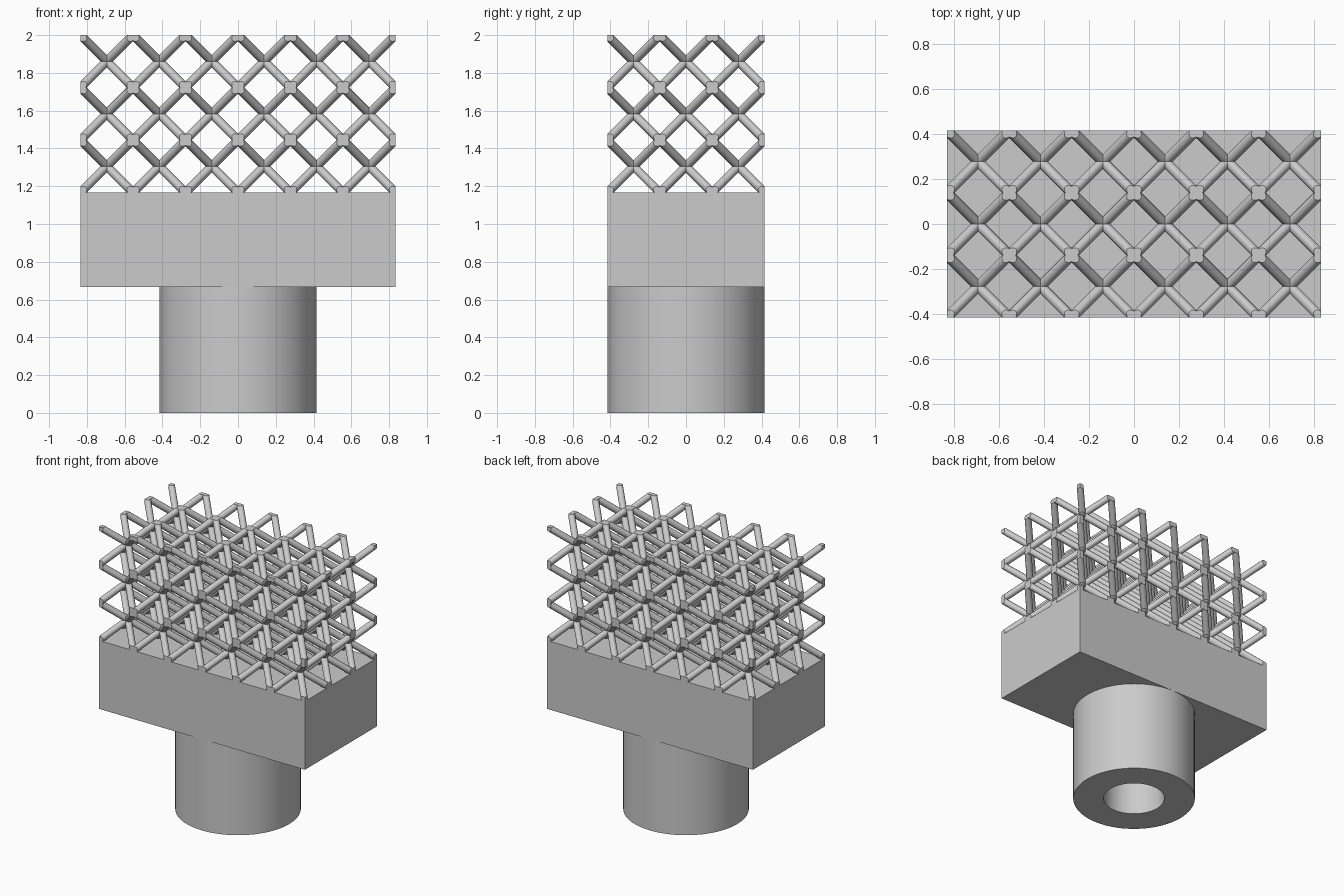
import bpy, bmesh, math
from mathutils import Vector, Matrix

if "Cube" in bpy.data.objects:
    bpy.data.objects.remove(bpy.data.objects["Cube"], do_unlink=True)

grey = bpy.data.materials.new("light grey")
grey.use_nodes = True
grey.diffuse_color = (0.6, 0.6, 0.6, 1)
grey.node_tree.nodes["Principled BSDF"].inputs["Base Color"].default_value = grey.diffuse_color

# Shared proportions, derived from the cubic lattice cell
CELL = 5 / 18
COUNT = (6, 3, 3)
HALF_X, HALF_Y = 3 * CELL, 1.5 * CELL
STEM_TOP, BLOCK_TOP = 2 / 3, 7 / 6
STRUT_RADIUS = 0.0235


def finish(name, bm, smooth=True):
    bmesh.ops.recalc_face_normals(bm, faces=bm.faces[:])
    mesh = bpy.data.meshes.new(name)
    bm.to_mesh(mesh)
    bm.free()
    mesh.materials.append(grey)
    obj = bpy.data.objects.new(name, mesh)
    bpy.context.collection.objects.link(obj)
    if smooth:
        bpy.ops.object.select_all(action='DESELECT')
        obj.select_set(True)
        bpy.context.view_layer.objects.active = obj
        bpy.ops.object.shade_smooth_by_angle(angle=math.radians(35))
    return obj


# Hollow round stem: a lathed rectangular section
bm = bmesh.new()
outer, inner = HALF_Y, HALF_Y / 2
ring = [bm.verts.new((r, 0, z)) for r, z in
        ((inner, 0), (outer, 0), (outer, STEM_TOP), (inner, STEM_TOP))]
edges = [bm.edges.new((ring[i], ring[i - 1])) for i in range(4)]
bmesh.ops.spin(bm, geom=ring + edges, axis=(0, 0, 1), cent=(0, 0, 0),
               angle=math.tau, steps=64, use_merge=True)
bmesh.ops.remove_doubles(bm, verts=bm.verts[:], dist=1e-5)
finish("hollow_stem", bm)

# Solid block
bm = bmesh.new()
size = Vector((2 * HALF_X, 2 * HALF_Y, BLOCK_TOP - STEM_TOP))
bmesh.ops.create_cube(bm, size=1, matrix=Matrix.Translation((0, 0, (STEM_TOP + BLOCK_TOP) / 2))
                      @ Matrix.Diagonal(size).to_4x4())
finish("block", bm, smooth=False)

# Body-centred lattice: long diagonal struts, trimmed flush with its bounding box
low = Vector((-HALF_X, -HALF_Y, BLOCK_TOP))
high = low + Vector(COUNT) * CELL


def inside(node):
    return all(0 <= n <= c for n, c in zip(node, COUNT))


def add_strut(bm, start, end):
    a, b = low + start * CELL, low + end * CELL
    turn = (b - a).to_track_quat('Z', 'Y').to_matrix().to_4x4()
    bmesh.ops.create_cone(bm, cap_ends=True, segments=16, radius1=STRUT_RADIUS,
                          radius2=STRUT_RADIUS, depth=(b - a).length,
                          matrix=Matrix.Translation((a + b) / 2) @ turn)


bm = bmesh.new()
for sx in (-1, 1):
    for sy in (-1, 1):
        step = Vector((sx, sy, 1))
        for i in range(COUNT[0] + 1):
            for j in range(COUNT[1] + 1):
                for k in range(COUNT[2] + 1):
                    start = Vector((i, j, k))
                    if inside(start - step) or not inside(start + step):
                        continue
                    end = start + step
                    while inside(end + step):
                        end = end + step
                    add_strut(bm, start - step * 0.4, end + step * 0.4)

for axis in range(3):
    for corner, sign in ((low, -1), (high, 1)):
        normal = Vector((0, 0, 0))
        normal[axis] = sign
        bmesh.ops.bisect_plane(bm, geom=bm.verts[:] + bm.edges[:] + bm.faces[:], dist=1e-6,
                               plane_co=corner, plane_no=normal, clear_outer=True)
        bmesh.ops.holes_fill(bm, edges=[e for e in bm.edges if e.is_boundary], sides=0)
finish("lattice", bm)
